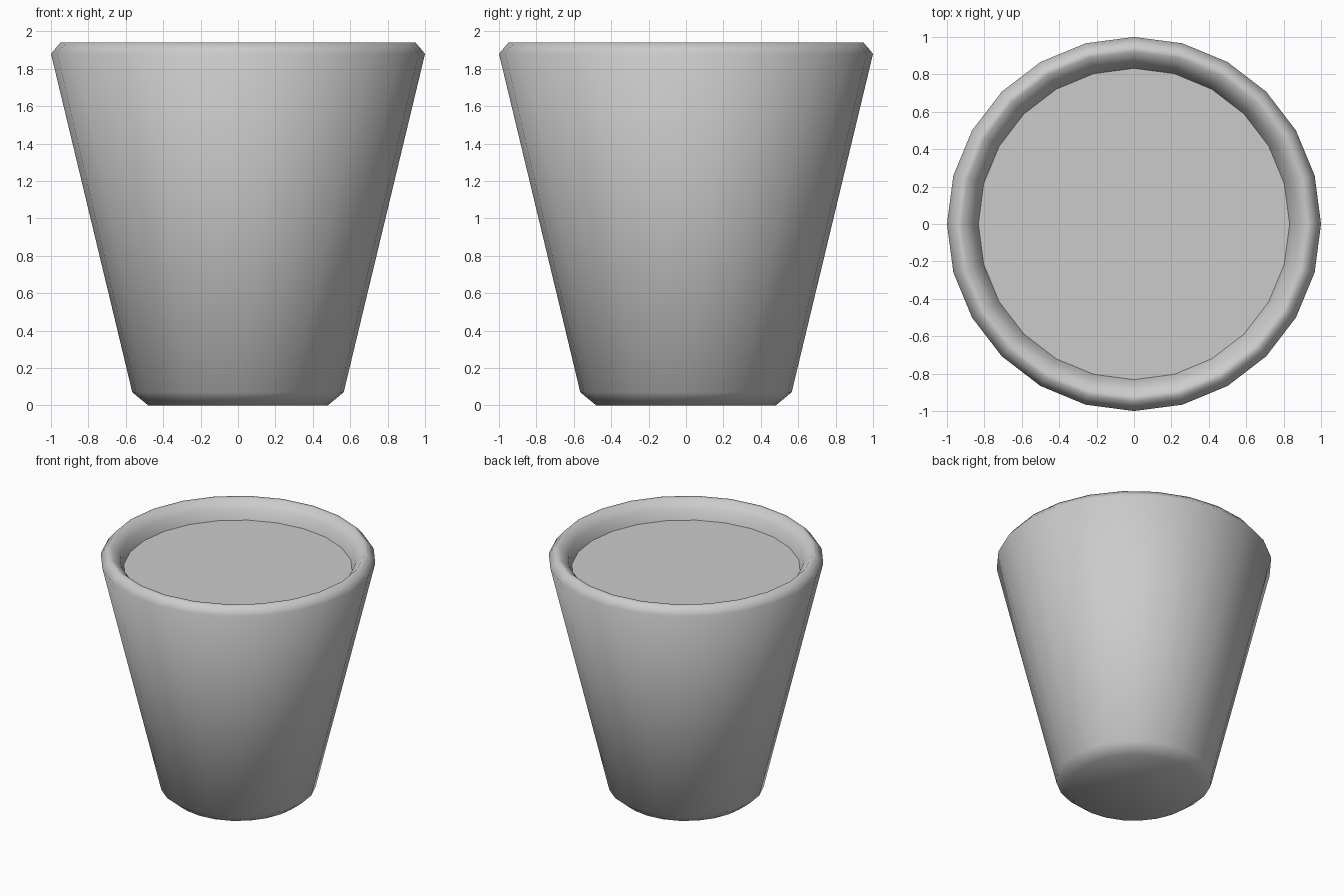
import bpy, bmesh
from math import cos, sin, tau

if "Cube" in bpy.data.objects:
    bpy.data.objects.remove(bpy.data.objects["Cube"])

SIDES = 24


def lathe(name, profile, smooth):
    """Revolve (radius, z) points about z; radius 0 ends are closed with a flat cap."""
    bm = bmesh.new()
    rings = [[bm.verts.new((r * cos(tau * i / SIDES), r * sin(tau * i / SIDES), z))
              for i in range(SIDES)] for r, z in profile]
    for a, b in zip(rings, rings[1:]):
        for i in range(SIDES):
            j = (i + 1) % SIDES
            bm.faces.new((a[i], a[j], b[j], b[i]))
    bm.faces.new(rings[0][::-1])
    bm.faces.new(rings[-1])
    mesh = bpy.data.meshes.new(name)
    bm.to_mesh(mesh)
    bm.free()
    for p in mesh.polygons:
        p.use_smooth = smooth
    obj = bpy.data.objects.new(name, mesh)
    bpy.context.collection.objects.link(obj)
    return obj


# Tapered pot: bevelled base, outer wall, bevelled rim, inner wall, inner floor
lathe("pot", [(0.48, 0), (0.565, 0.07), (1.0, 1.88), (0.95, 1.94), (0.92, 1.94),
              (0.86, 1.88), (0.825, 1.78), (0.45, 0.16)], True)

# Flat filling just below the rim
bm = bmesh.new()
bmesh.ops.create_circle(bm, cap_ends=True, segments=SIDES, radius=0.833)
mesh = bpy.data.meshes.new("filling")
bm.to_mesh(mesh)
bm.free()
filling = bpy.data.objects.new("filling", mesh)
filling.location.z = 1.80
bpy.context.collection.objects.link(filling)
